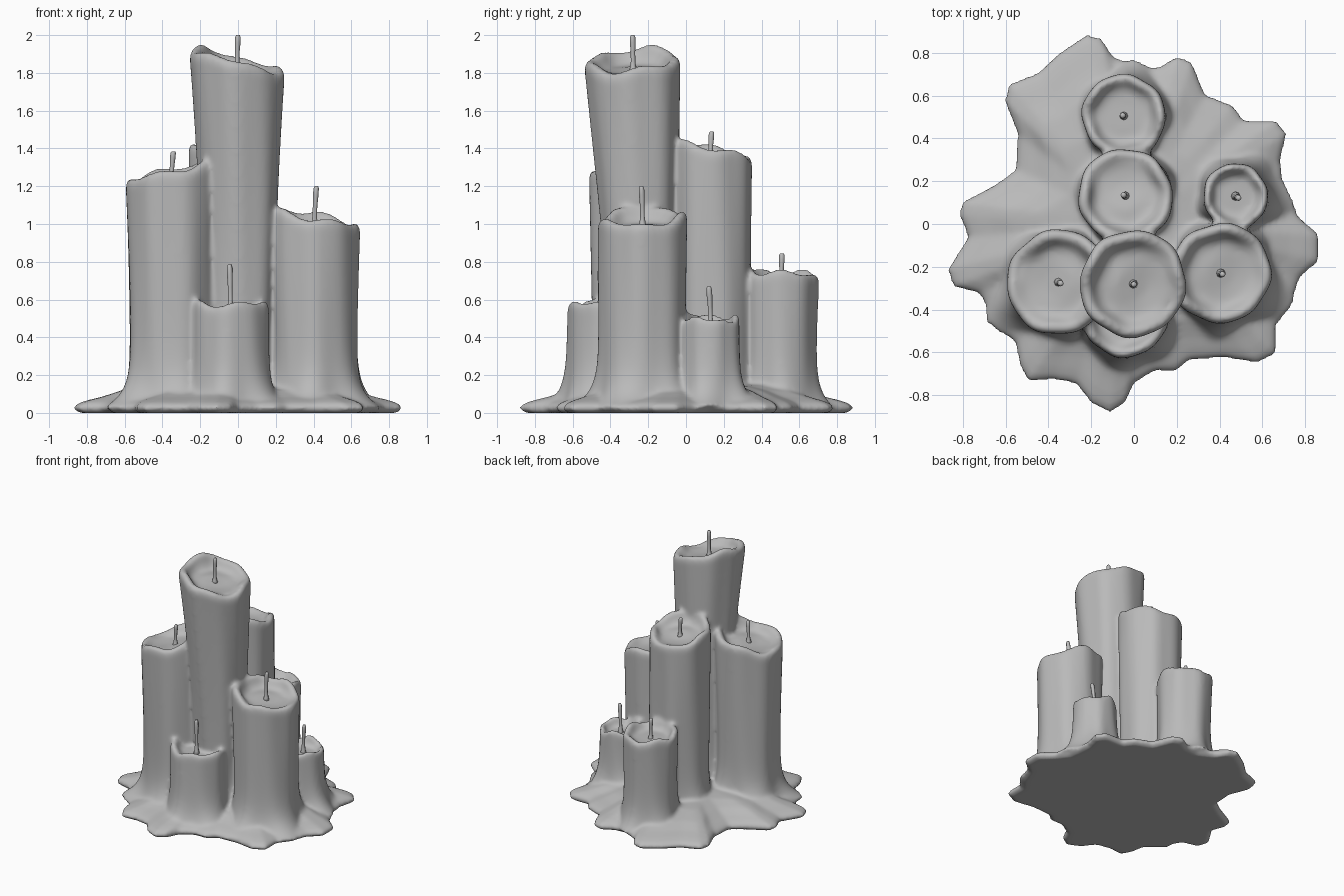
import bpy, bmesh, math
from mathutils import Vector

if "Cube" in bpy.data.objects:
    bpy.data.objects.remove(bpy.data.objects["Cube"])

wax = bpy.data.materials.new("wax grey")
wax.diffuse_color = (0.49, 0.49, 0.49, 1)
wax.use_nodes = True
wax.node_tree.nodes["Principled BSDF"].inputs["Base Color"].default_value = wax.diffuse_color
SEG = 56


def make_object(name, bm):
    bmesh.ops.recalc_face_normals(bm, faces=bm.faces)
    mesh = bpy.data.meshes.new(name)
    bm.to_mesh(mesh)
    bm.free()
    mesh.materials.append(wax)
    ob = bpy.data.objects.new(name, mesh)
    bpy.context.collection.objects.link(ob)
    return ob


def loft(bm, rings):
    """Skin a stack of equal-sized point rings and close both ends."""
    loops = [[bm.verts.new(p) for p in ring] for ring in rings]
    n = len(loops[0])
    for a, b in zip(loops, loops[1:]):
        for i in range(n):
            j = (i + 1) % n
            bm.faces.new((a[i], a[j], b[j], b[i]))
    for loop in (loops[0], loops[-1]):
        mid = bm.verts.new(sum((v.co for v in loop), Vector()) / n)
        for i in range(n):
            bm.faces.new((loop[i], loop[(i + 1) % n], mid))


def add_candle(bm, x, y, bx, by, r_top, r_base, top, tilt, high, flare, seed):
    """Fluted candle with a slanted wavy rim, a melted hollow and a flared foot."""
    high = math.radians(high)

    def ring(t, scale, drop, pool=0.0):
        pts = []
        grow = t ** 1.5
        cx, cy = bx + (x - bx) * grow, by + (y - by) * grow
        for k in range(SEG):
            a = 2 * math.pi * k / SEG
            slant = tilt * math.cos(a - high)
            wave = 0.01 * math.sin(3 * a + seed) + 0.01 * math.sin(5 * a + 2 * seed)
            rim = top + slant + wave - drop
            rim = rim * (1 - pool) + (top + 0.35 * slant - 0.06) * pool
            z = 0.03 + (rim - 0.03) * t
            flute = (1 + 0.012 * math.sin(2 * a + seed + 3 * z)
                     + 0.014 * math.sin(5 * a + seed - 2 * z)
                     + 0.014 * math.sin(8 * a + 2 * seed + z))
            r = (r_base + (r_top - r_base) * grow) * flute
            r += flare * math.exp(-(z - 0.03) / 0.085) * (1 + 0.3 * math.sin(5 * a + seed))
            pts.append((cx + r * scale * math.cos(a), cy + r * scale * math.sin(a), z))
        return pts

    rings = [ring((i / 24) ** 1.6, 1.0, 0.05) for i in range(25)]
    rings += [ring(1, 0.985, 0.02), ring(1, 0.94, 0.004), ring(1, 0.87, 0.0),
              ring(1, 0.79, 0.012), ring(1, 0.72, 0, 0.6), ring(1, 0.64, 0, 0.9),
              ring(1, 0.54, 0, 1), ring(1, 0.28, 0, 1)]
    loft(bm, rings)


def add_wick(name, x, y, z0, z1, lean):
    """Thin bent cord with a wider foot."""
    bm = bmesh.new()
    h = z1 - z0
    rings = []
    for t, r in ((0, .026), (.12, .017), (.3, .012), (.55, .012), (.8, .015), (.95, .014), (1, .009)):
        dx = lean * t * t
        rings.append([(x + dx + r * math.cos(k * math.pi / 4),
                       y - 0.6 * dx + r * math.sin(k * math.pi / 4), z0 + h * t)
                      for k in range(8)])
    loft(bm, rings)
    ob = make_object(name, bm)
    for p in ob.data.polygons:
        p.use_smooth = True


# Puddle outline, counted clockwise from the back lobe
outline = [(-.22, .88), (-.15, .86), (-.10, .78), (.02, .72), (.12, .73), (.20, .78), (.27, .75),
           (.33, .60), (.46, .55), (.51, .48), (.66, .48), (.71, .42), (.68, .30), (.70, .12),
           (.77, .03), (.86, -.05), (.86, -.17), (.77, -.25), (.73, -.37), (.66, -.46), (.66, -.60),
           (.57, -.645), (.42, -.62), (.26, -.63), (.20, -.68), (.10, -.68), (0, -.74), (-.04, -.83),
           (-.11, -.875), (-.20, -.83), (-.27, -.74), (-.38, -.72), (-.49, -.73), (-.53, -.66),
           (-.55, -.55), (-.68, -.45), (-.68, -.39), (-.72, -.32), (-.84, -.29), (-.865, -.21),
           (-.77, -.06), (-.81, .04), (-.80, .10), (-.65, .18), (-.55, .25), (-.54, .42),
           (-.60, .57), (-.58, .65), (-.45, .70), (-.34, .80)]

# Name, rim x, y, foot x, y, top and foot radius, rim height, slant, high side, flare, wick top, lean
candles = [
    ("tall", -.005, -.28, .01, -.225, .25, .17, 1.875, .06, 165, .10, 2.0, .005),
    ("left", -.352, -.272, -.35, -.27, .245, .222, 1.29, .055, 5, .13, 1.385, .01),
    ("right", .405, -.23, .405, -.23, .235, .222, 1.045, .045, 165, .12, 1.2, .01),
    ("middle", -.04, .13, -.035, .135, .222, .21, 1.41, .05, 270, .10, 1.49, -.01),
    ("back", -.048, .505, -.04, .50, .196, .182, .75, .012, 250, .08, .845, -.005),
    ("small_right", .475, .13, .475, .13, .152, .155, .51, .012, 200, .11, .67, .015),
    ("front", -.04, -.42, -.04, -.42, .203, .205, .59, .008, 100, .10, .785, -.005),
]

# Wax: puddle and candles melted into one skin
bm = bmesh.new()
layers = [(.97, 0), (1.0, .012), (1.01, .03), (.985, .05), (.93, .066), (.84, .085),
          (.72, .118), (.55, .145), (.3, .155)]
loft(bm, [[(px * s, py * s, z) for px, py in outline] for s, z in layers])
for i, (name, x, y, bx, by, rt, rb, top, tilt, high, flare, wick, lean) in enumerate(candles):
    add_candle(bm, x, y, bx, by, rt, rb, top, tilt, high, flare, 1.7 * i + 0.4)
    wick_y = y - 0.035 if name == "front" else y
    add_wick(name + "_wick", x, wick_y, top - 0.075, wick, lean)
body = make_object("melted_wax_candles", bm)

# Fuse the overlapping shells and soften the joins
remesh = body.modifiers.new("fuse", 'REMESH')
remesh.mode = 'VOXEL'
remesh.voxel_size = 0.014
remesh.use_smooth_shade = True
soften = body.modifiers.new("soften", 'SMOOTH')
soften.factor = 0.5
soften.iterations = 7
